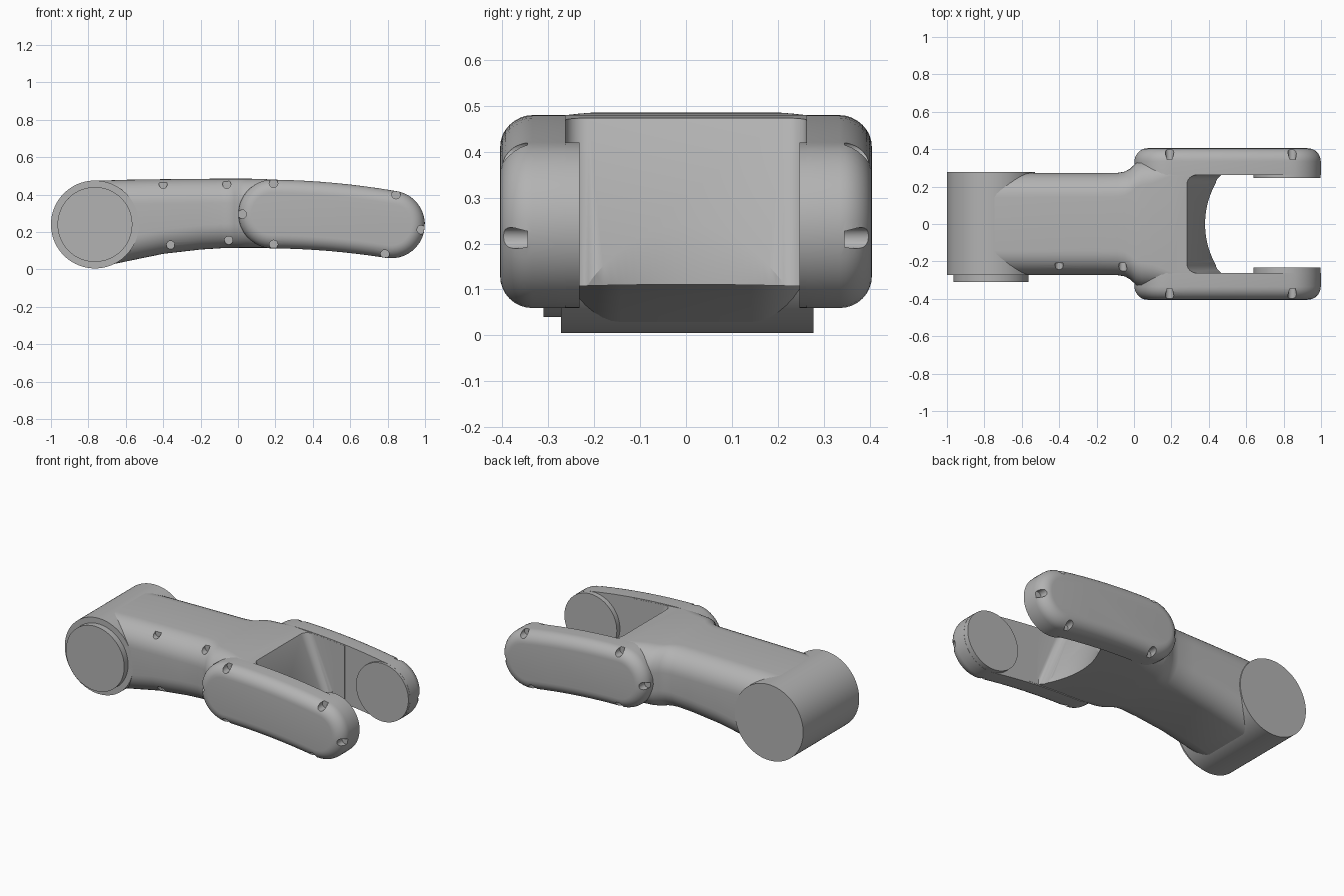
import bpy, bmesh
from math import sin, cos, pi, sqrt, radians
from mathutils import Vector, Matrix

if "Cube" in bpy.data.objects:
    bpy.data.objects.remove(bpy.data.objects["Cube"], do_unlink=True)

grey = bpy.data.materials.new("machined grey")
grey.use_nodes = True
tone = (0.45, 0.45, 0.45, 1)
grey.diffuse_color = tone
grey.node_tree.nodes["Principled BSDF"].inputs["Base Color"].default_value = tone


def make_object(name, bm):
    bmesh.ops.recalc_face_normals(bm, faces=bm.faces)
    mesh = bpy.data.meshes.new(name)
    bm.to_mesh(mesh)
    bm.free()
    mesh.materials.append(grey)
    obj = bpy.data.objects.new(name, mesh)
    bpy.context.collection.objects.link(obj)
    return obj


def loft(name, rings):
    """Skin a list of equal-length point rings and cap both ends."""
    bm = bmesh.new()
    loops = [[bm.verts.new(p) for p in ring] for ring in rings]
    n = len(loops[0])
    for a, b in zip(loops, loops[1:]):
        for i in range(n):
            j = (i + 1) % n
            bm.faces.new((a[i], a[j], b[j], b[i]))
    bm.faces.new(loops[0])
    bm.faces.new(loops[-1])
    return make_object(name, bm)


def y_cylinders(name, spots, radius, y0, y1, sides):
    """Cylinders along y at each (x, z) spot."""
    bm = bmesh.new()
    for x, z in spots:
        place = Matrix.Translation((x, (y0 + y1) / 2, z)) @ Matrix.Rotation(pi / 2, 4, 'X')
        bmesh.ops.create_cone(bm, cap_ends=True, segments=sides, radius1=radius,
                              radius2=radius, depth=abs(y1 - y0), matrix=place)
    return make_object(name, bm)


def activate(obj):
    bpy.ops.object.select_all(action='DESELECT')
    obj.select_set(True)
    bpy.context.view_layer.objects.active = obj


def cut(obj, cutter):
    activate(obj)
    mod = obj.modifiers.new("cut", 'BOOLEAN')
    mod.operation, mod.solver, mod.object = 'DIFFERENCE', 'EXACT', cutter
    bpy.ops.object.modifier_apply(modifier=mod.name)
    bpy.data.objects.remove(cutter, do_unlink=True)


def smooth(obj, angle=32):
    activate(obj)
    bpy.ops.object.shade_smooth_by_angle(angle=radians(angle))


# Pivot barrel and its front cap
PIVOT = (-0.765, 0.24)
smooth(y_cylinders("pivot_barrel", [PIVOT], 0.235, -0.272, 0.278, 96))
smooth(y_cylinders("pivot_cap", [PIVOT], 0.2, -0.31, -0.26, 96))


# Main body: rounded rectangles along x as (x, bottom, top, half width, corner)
def rounded_section(x, low, high, half, r, steps=10):
    ring = []
    for k, (sy, sz) in enumerate([(1, 1), (-1, 1), (-1, -1), (1, -1)]):
        cy = sy * (half - r)
        cz = high - r if sz > 0 else low + r
        for i in range(steps + 1):
            a = (k + i / steps) * pi / 2
            ring.append((x, cy + r * cos(a), cz + r * sin(a)))
    return ring


sections = [
    (-0.75, 0.01, 0.474, 0.272, 0.13), (-0.6, 0.042, 0.479, 0.272, 0.13),
    (-0.4, 0.083, 0.482, 0.272, 0.13), (-0.2, 0.106, 0.484, 0.272, 0.13),
    (-0.09, 0.113, 0.485, 0.273, 0.13), (-0.05, 0.114, 0.485, 0.28, 0.13),
    (-0.02, 0.114, 0.485, 0.296, 0.13), (0.01, 0.115, 0.485, 0.325, 0.13),
    (0.04, 0.115, 0.485, 0.337, 0.13), (0.1, 0.115, 0.484, 0.338, 0.12),
    (0.2, 0.116, 0.48, 0.336, 0.08), (0.3, 0.115, 0.472, 0.3, 0.03),
    (0.55, 0.102, 0.452, 0.3, 0.03),
]
body = loft("main_body", [rounded_section(*s) for s in sections])

# Fork opening: a sloped pocket with rounded corners and an arched underside
HALF = 0.262


def pocket_ring(z, r=0.05, steps=8):
    x0 = 0.28 + 0.42 * (0.48 - z)
    left = []
    for sign, start in ((1, pi / 2), (-1, pi)):
        for i in range(steps + 1):
            a = start + i / steps * pi / 2
            left.append((x0 + r + r * cos(a), sign * (HALF - r) + r * sin(a), z))
    return left + [(1.2, -HALF, z), (1.2, HALF, z)]


def arch_ring(z, sag=0.085, steps=32):
    radius = (HALF ** 2 + sag ** 2) / (2 * sag)
    ys = [HALF * (1 - 2 * i / steps) for i in range(steps + 1)]
    curve = [(0.38 + radius - sqrt(radius ** 2 - y * y), y, z) for y in ys]
    return curve + [(1.2, -HALF, z), (1.2, HALF, z)]


for ring in (pocket_ring, arch_ring):
    cut(body, loft("opening_cutter", [ring(-0.1), ring(0.6)]))

# Screw recesses on the front of the body
cut(body, y_cylinders("recess_cutter", [(-0.4, 0.455), (-0.06, 0.455), (-0.36, 0.13),
                                        (-0.05, 0.155)], 0.022, -0.4, -0.208, 20))
smooth(body)


# Fork arms: a gently bent capsule outline with a rounded outer edge
def capsule(y, inset, spans=8, steps=20):
    a, b = Vector((0.186, 0.296)), Vector((0.818, 0.24))
    top, bottom, along = [], [], (b - a).normalized()
    normal = Vector((-along.y, along.x))
    for i in range(spans + 1):
        t = i / spans
        r = 0.184 - 0.003 * t - inset
        mid = a.lerp(b, t) + normal * 0.048 * t * (1 - t)
        top.append(mid + normal * r)
        bottom.append(mid - normal * r)
    ends = []
    for centre, r, turn in ((b, 0.181 - inset, 1), (a, 0.184 - inset, -1)):
        ends.append([centre + turn * r * (normal * cos(pi * i / steps) + along * sin(pi * i / steps))
                     for i in range(1, steps)])
    outline = top + ends[0] + bottom[::-1] + ends[1]
    return [(p.x, y, p.y) for p in outline]


screws = [(0.19, 0.46), (0.845, 0.4), (0.98, 0.212), (0.785, 0.081), (0.19, 0.133), (0.022, 0.295)]
for side, sign, pad_y in (("right", -1, 0.232), ("left", 1, 0.247)):
    rings = [capsule(sign * 0.263, 0), capsule(sign * 0.335, 0)]
    for i in range(1, 9):
        a = i / 8 * pi / 2
        rings.append(capsule(sign * (0.335 + 0.07 * sin(a)), 0.07 * (1 - cos(a))))
    arm = loft(side + "_fork_arm", rings)
    cut(arm, y_cylinders("screw_cutter", screws, 0.023, sign * 0.345, sign * 0.5, 20))
    smooth(arm)
    # Round bearing pad on the inner face of the arm tip
    smooth(y_cylinders(side + "_bearing_pad", [(0.818, 0.24)], 0.18,
                       sign * pad_y, sign * 0.3, 72))
